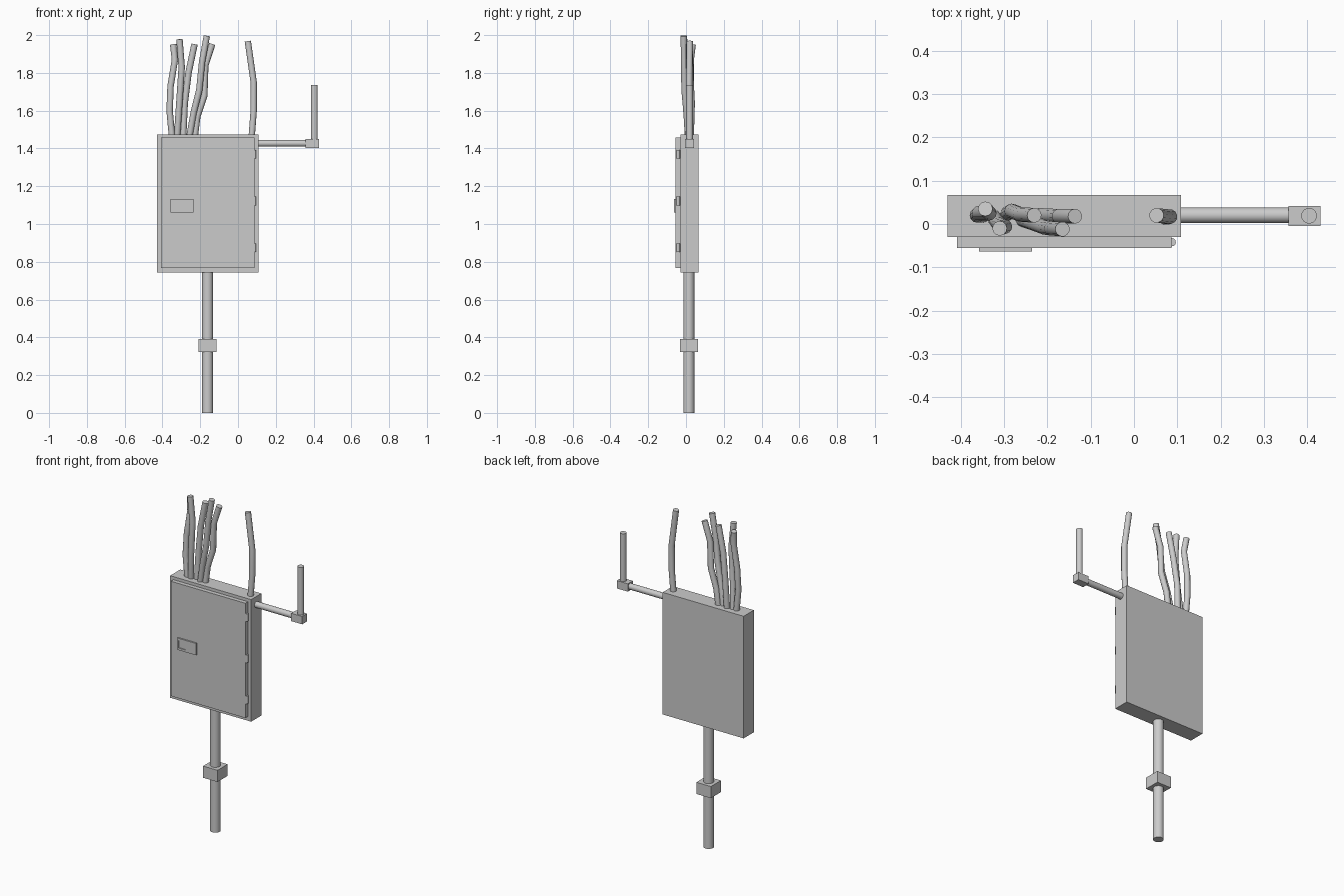
import bpy
import bmesh
from mathutils import Vector, Matrix

if "Cube" in bpy.data.objects:
    bpy.data.objects.remove(bpy.data.objects["Cube"])


def finish(name, bm, smooth=False):
    me = bpy.data.meshes.new(name)
    bm.to_mesh(me)
    bm.free()
    ob = bpy.data.objects.new(name, me)
    bpy.context.collection.objects.link(ob)
    if smooth:
        shade(ob)
    return ob


def shade(ob):
    bpy.ops.object.select_all(action='DESELECT')
    ob.select_set(True)
    bpy.context.view_layer.objects.active = ob
    bpy.ops.object.shade_smooth_by_angle(angle=0.7)


def box(name, x, y, z):
    lo, hi = Vector((x[0], y[0], z[0])), Vector((x[1], y[1], z[1]))
    bm = bmesh.new()
    bmesh.ops.create_cube(bm, size=1, matrix=Matrix.Translation((lo + hi) / 2)
                          @ Matrix.Diagonal((*(hi - lo), 1)))
    return finish(name, bm)


def pipe(name, a, b, r, sides=20):
    a, b = Vector(a), Vector(b)
    rot = (b - a).to_track_quat('Z', 'Y').to_matrix().to_4x4()
    bm = bmesh.new()
    bmesh.ops.create_cone(bm, cap_ends=True, segments=sides, radius1=r, radius2=r,
                          depth=(b - a).length,
                          matrix=Matrix.Translation((a + b) / 2) @ rot)
    return finish(name, bm, True)


def cable(name, pts, r=0.017):
    cu = bpy.data.curves.new(name, 'CURVE')
    cu.dimensions = '3D'
    cu.bevel_depth = r
    cu.bevel_resolution = 4
    cu.use_fill_caps = True
    sp = cu.splines.new('POLY')
    sp.points.add(len(pts) - 1)
    for p, co in zip(sp.points, pts):
        p.co = (*co, 1)
    ob = bpy.data.objects.new(name, cu)
    bpy.context.collection.objects.link(ob)
    bpy.ops.object.select_all(action='DESELECT')
    ob.select_set(True)
    bpy.context.view_layer.objects.active = ob
    bpy.ops.object.convert(target='MESH')
    shade(bpy.context.object)


# Cabinet and door
box("cabinet", (-0.43, 0.108), (-0.03, 0.067), (0.742, 1.475))
box("door", (-0.408, 0.087), (-0.055, -0.03), (0.768, 1.457))

# Latch plate with a square finger recess
plate = box("latch_plate", (-0.358, -0.235), (-0.064, -0.055), (1.062, 1.133))
cutter = box("latch_cutter", (-0.35, -0.305), (-0.07, -0.058), (1.075, 1.119))
cutter.hide_render = True
cutter.hide_set(True)
mod = plate.modifiers.new("recess", 'BOOLEAN')
mod.operation = 'DIFFERENCE'
mod.object = cutter
bpy.ops.object.select_all(action='DESELECT')
bpy.context.view_layer.objects.active = plate
plate.select_set(True)
bpy.ops.object.modifier_apply(modifier=mod.name)
bpy.data.objects.remove(cutter)

# Hinges
for i, z in enumerate((0.875, 1.122, 1.37)):
    pipe(f"hinge_{i + 1}", (0.087, -0.042, z - 0.023), (0.087, -0.042, z + 0.023), 0.0095, 12)

# Lower conduit and coupling
pipe("lower_conduit", (-0.161, 0.015, 0), (-0.161, 0.015, 0.745), 0.029, 24)
box("lower_coupling", (-0.209, -0.113), (-0.033, 0.063), (0.322, 0.392))

# Side conduit, elbow box and riser
pipe("side_conduit", (0.10, 0.02, 1.427), (0.36, 0.02, 1.427), 0.018)
box("elbow_box", (0.357, 0.43), (-0.005, 0.042), (1.403, 1.45))
pipe("side_riser", (0.404, 0.019, 1.445), (0.404, 0.019, 1.737), 0.018)

# Loose cables out of the top
cables = [
    [(-0.350, 0.020, 1.47), (-0.362, 0.020, 1.60), (-0.357, 0.025, 1.73), (-0.334, 0.025, 1.87), (-0.343, 0.035, 1.95)],
    [(-0.322, 0.015, 1.47), (-0.312, 0.000, 1.62), (-0.298, -0.006, 1.83), (-0.310, -0.010, 1.978)],
    [(-0.290, 0.025, 1.47), (-0.282, 0.030, 1.64), (-0.262, 0.022, 1.80), (-0.230, 0.020, 1.952)],
    [(-0.256, 0.010, 1.47), (-0.235, 0.003, 1.59), (-0.205, -0.008, 1.71), (-0.190, -0.010, 1.86), (-0.165, -0.012, 1.996)],
    [(-0.228, 0.018, 1.47), (-0.215, 0.020, 1.57), (-0.178, 0.018, 1.68), (-0.173, 0.018, 1.84), (-0.136, 0.018, 1.953)],
    [(0.073, 0.015, 1.47), (0.083, 0.017, 1.60), (0.083, 0.017, 1.75), (0.052, 0.020, 1.968)],
]
for i, pts in enumerate(cables):
    cable(f"cable_{i + 1}", pts)
